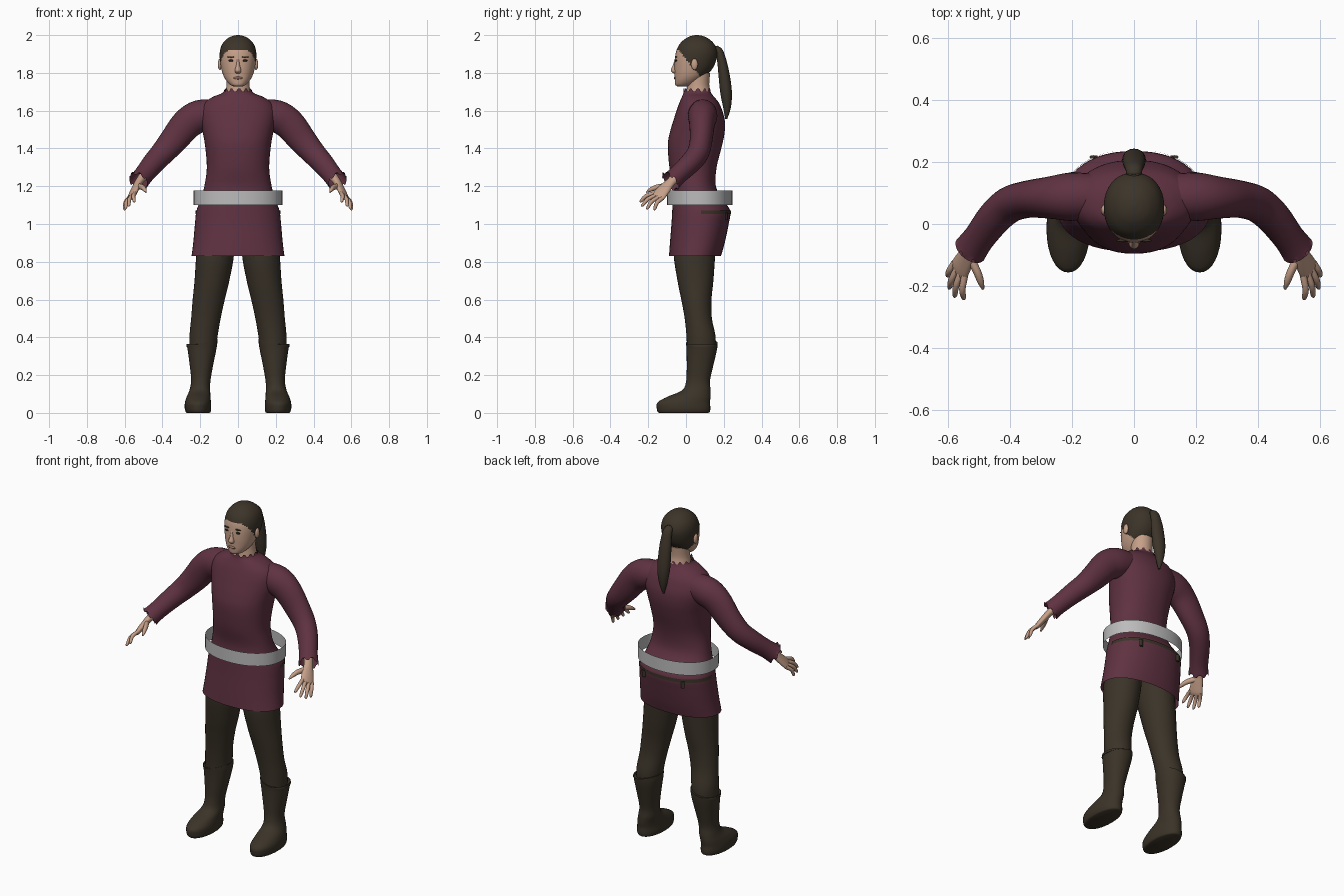
import bpy, bmesh, math
from mathutils import Vector

old = bpy.data.objects.get("Cube")
if old:
    bpy.data.objects.remove(old, do_unlink=True)


def material(name, r, g, b):
    m = bpy.data.materials.new(name)
    m.use_nodes = True
    m.diffuse_color = (r, g, b, 1)
    bsdf = m.node_tree.nodes["Principled BSDF"]
    bsdf.inputs["Base Color"].default_value = (r, g, b, 1)
    bsdf.inputs["Roughness"].default_value = 0.8
    return m


MAROON = material("maroon knit", 0.115, 0.032, 0.053)
BROWN = material("dark brown cloth", 0.043, 0.033, 0.021)
HAIR = material("dark brown hair", 0.045, 0.034, 0.022)
SKIN = material("skin", 0.56, 0.35, 0.25)
LIPS = material("lips", 0.36, 0.18, 0.13)
GREY = material("pale grey", 0.50, 0.50, 0.50)
DARK = material("eye dark", 0.02, 0.015, 0.012)


def finish(name, bm, mats, mirror=False):
    bmesh.ops.recalc_face_normals(bm, faces=bm.faces[:])
    mesh = bpy.data.meshes.new(name)
    bm.to_mesh(mesh)
    bm.free()
    for m in mats:
        mesh.materials.append(m)
    obj = bpy.data.objects.new(name, mesh)
    bpy.context.collection.objects.link(obj)
    bpy.ops.object.select_all(action='DESELECT')
    obj.select_set(True)
    bpy.context.view_layer.objects.active = obj
    bpy.ops.object.shade_smooth_by_angle(angle=math.radians(55))
    if mirror:
        obj.modifiers.new("mirror", 'MIRROR')
    return obj


def spline(stations, sub):
    """Smooth curve through the stations, radii included."""
    out, n = [], len(stations)
    for i in range(n - 1):
        q = [stations[min(max(k, 0), n - 1)] for k in range(i - 1, i + 3)]
        for s in range(sub):
            t = s / sub
            out.append([b + 0.5 * t * (c - a + t * (2 * a - 5 * b + 4 * c - d + t * (3 * (b - c) + d - a)))
                        for a, b, c, d in zip(*q)])
    return out + [list(stations[-1])]


def loft(name, stations, mats, seg=32, sub=4, power=2.0, side=None, caps=True, mirror=False, edit=None):
    """Rings of (x, y, z, rx, ry): level ones, or across the path when side is given."""
    rows = spline(stations, sub)
    pts = [Vector(r[:3]) for r in rows]
    bm, rings = bmesh.new(), []
    for i, r in enumerate(rows):
        a, b = Vector((1, 0, 0)), Vector((0, 1, 0))
        if side:
            t = (pts[min(i + 1, len(pts) - 1)] - pts[max(i - 1, 0)]).normalized()
            a = Vector(side)
            a = (a - t * a.dot(t)).normalized()
            b = t.cross(a)
        ring = []
        for k in range(seg):
            ang = math.tau * k / seg
            c, s = math.cos(ang), math.sin(ang)
            u = math.copysign(abs(c) ** (2 / power), c) * max(r[3], 0.001)
            v = math.copysign(abs(s) ** (2 / power), s) * max(r[4], 0.001)
            ring.append(bm.verts.new(pts[i] + a * u + b * v))
        rings.append(ring)
    for lo, hi in zip(rings, rings[1:]):
        for k in range(seg):
            j = (k + 1) % seg
            bm.faces.new((lo[k], lo[j], hi[j], hi[k]))
    if caps:
        bm.faces.new(rings[0])
        bm.faces.new(rings[-1])
    if edit:
        edit(bm, rings)
    return finish(name, bm, mats, mirror)


def levels(rows):
    """(z, half width, front y, back y) to level rings."""
    return [(0, (f + b) / 2, z, w, (b - f) / 2) for z, w, f, b in rows]


def blob(name, centre, size, mat, mirror=False, seg=16):
    bm = bmesh.new()
    bmesh.ops.create_uvsphere(bm, u_segments=seg, v_segments=seg // 2, radius=1)
    bmesh.ops.scale(bm, vec=size, verts=bm.verts[:])
    bmesh.ops.translate(bm, vec=centre, verts=bm.verts[:])
    return finish(name, bm, [mat], mirror)


# Tunic with a ragged collar and an open hem
def ragged(bm, rings):
    for k, v in enumerate(rings[-1]):
        v.co.z += 0.012 if k % 4 < 2 else -0.004


loft("tunic", levels([
    (0.83, .246, -.09, .185), (0.9, .237, -.085, .205), (1.0, .228, -.077, .226),
    (1.07, .22, -.073, .234), (1.13, .197, -.07, .195), (1.2, .178, -.068, .158),
    (1.3, .165, -.088, .162), (1.42, .175, -.096, .192), (1.49, .188, -.084, .205),
    (1.55, .2, -.066, .205), (1.6, .2, -.05, .192), (1.64, .18, -.036, .175),
    (1.672, .135, -.022, .15), (1.69, .09, -.015, .135), (1.705, .072, -.012, .128),
]), [MAROON], seg=48, power=2.2, caps=False, edit=ragged)

# Sleeves with flared open cuffs
loft("sleeve", [
    (.1, .09, 1.59, .07, .07), (.2, .088, 1.572, .078, .085), (.27, .085, 1.53, .068, .083),
    (.34, .08, 1.445, .06, .074), (.40, .063, 1.375, .058, .064), (.45, .02, 1.32, .055, .058),
    (.5, -.045, 1.258, .05, .052), (.528, -.083, 1.222, .056, .054),
], [MAROON], seg=28, side=(0, 1, 0), caps=False, mirror=True, edit=ragged)

# Hands
ACROSS = Vector((-.53, -.72, .43))
loft("palm", [
    (.48, -.02, 1.28, .03, .028), (.525, -.08, 1.222, .026, .02), (.542, -.11, 1.19, .034, .018),
    (.562, -.145, 1.15, .04, .015), (.57, -.157, 1.135, .034, .009),
], [SKIN], seg=20, side=ACROSS, mirror=True)
TIPS = {"index": (.55, -.245, 1.118), "middle": (.58, -.237, 1.095),
        "ring": (.598, -.21, 1.08), "little": (.603, -.17, 1.075)}
for i, (finger, tip) in enumerate(TIPS.items()):
    base = Vector((.562, -.145, 1.15)) + ACROSS * (.03 - .02 * i)
    tip = Vector(tip)
    mid = base.lerp(tip, .5) + Vector((.006, -.006, .008))
    loft(finger + "_finger", [(*base, .011, .011), (*mid, .0105, .0105),
         (*base.lerp(tip, .9), .008, .008), (*tip, .003, .003)],
         [SKIN], seg=10, sub=3, side=ACROSS, mirror=True)
loft("thumb", [(.535, -.1, 1.2, .016, .014), (.508, -.15, 1.195, .015, .013),
               (.495, -.185, 1.183, .011, .011), (.487, -.21, 1.168, .004, .004)],
     [SKIN], seg=12, side=(0, 0, 1), mirror=True)

# Legs
loft("legging", [
    (.115, .06, 1.0, .09, .1), (.12, .045, .85, .1, .11), (.138, .05, .7, .092, .095),
    (.155, .055, .6, .085, .08), (.17, .065, .5, .078, .072), (.183, .08, .4, .074, .077),
    (.188, .08, .3, .066, .074),
], [BROWN], mirror=True)


# Boots with a slanted top edge
def slant(bm, rings):
    for v in rings[0]:
        v.co.z += (.19 - v.co.x) * .25


loft("boot", [
    (.191, .084, .37, .082, .084), (.191, .083, .33, .075, .08), (.194, .073, .24, .06, .069),
    (.197, .064, .17, .051, .063), (.202, .055, .12, .055, .075), (.209, .015, .085, .063, .115),
    (.212, -.012, .055, .069, .139), (.212, -.013, .025, .07, .142), (.211, -.012, .006, .066, .138),
    (.211, -.012, 0, .06, .13),
], [BROWN], power=2.1, mirror=True, edit=slant)

# Loose waist band, a single sheet standing off the body
loft("waist_band", levels([(1.1, .235, -.1, .245), (1.178, .235, -.1, .245)]),
     [GREY], seg=48, sub=1, power=2.15, caps=False)


# Narrow strap around the back of the hips, with hanging ends
def back_half(bm, rings):
    bmesh.ops.delete(bm, geom=[v for v in bm.verts if v.co.y < .075], context='VERTS')


loft("back_strap", levels([(1.052, .226, -.08, .239), (1.072, .224, -.08, .239)]),
     [BROWN], seg=48, sub=1, power=2.2, caps=False, edit=back_half)
loft("strap_end", [(.13, .216, 1.02, .012, .006), (.13, .216, 1.06, .014, .006)],
     [BROWN], seg=8, sub=1, mirror=True)

# Neck
loft("neck", [(0, .068, 1.64, .072, .072), (0, .066, 1.7, .066, .064), (0, .065, 1.74, .06, .058),
              (0, .07, 1.8, .06, .058)], [SKIN])


# Head, with hair above a sloping hairline
def hairline(bm, rings):
    for f in bm.faces:
        c = f.calc_center_median()
        f.material_index = int(c.z > 1.922 - 1.25 * max(0, c.y + .04))


loft("head", levels([
    (1.728, .022, -.045, .01), (1.737, .042, -.056, .04), (1.76, .063, -.059, .075),
    (1.79, .079, -.06, .112), (1.83, .09, -.061, .145), (1.88, .097, -.058, .163),
    (1.92, .095, -.05, .164), (1.955, .082, -.032, .148), (1.982, .056, -.002, .118),
    (1.995, .03, .025, .09), (2.0, .006, .05, .065),
]), [SKIN, HAIR], seg=56, sub=6, power=2.15, edit=hairline)

# Face
loft("nose", [(0, -.05, 1.875, .007, .009), (0, -.056, 1.84, .01, .014),
              (0, -.061, 1.812, .017, .02), (0, -.054, 1.798, .012, .012)], [SKIN], seg=16)
blob("eye", (.036, -.053, 1.865), (.014, .006, .006), DARK, True)
blob("eyebrow", (.037, -.053, 1.884), (.02, .005, .004), HAIR, True)
blob("mouth", (0, -.059, 1.773), (.024, .006, .007), LIPS)
blob("ear", (.096, .045, 1.845), (.011, .018, .03), SKIN, True)

# Ponytail
loft("ponytail", [
    (0, .14, 1.925, .018, .018), (0, .172, 1.918, .026, .02), (0, .188, 1.87, .032, .024),
    (0, .2, 1.8, .037, .029), (0, .212, 1.7, .037, .031), (0, .217, 1.62, .024, .021),
    (0, .213, 1.555, .005, .005),
], [HAIR], seg=20, side=(1, 0, 0))
blob("hair_tie", (0, .165, 1.92), (.026, .014, .024), BROWN)
